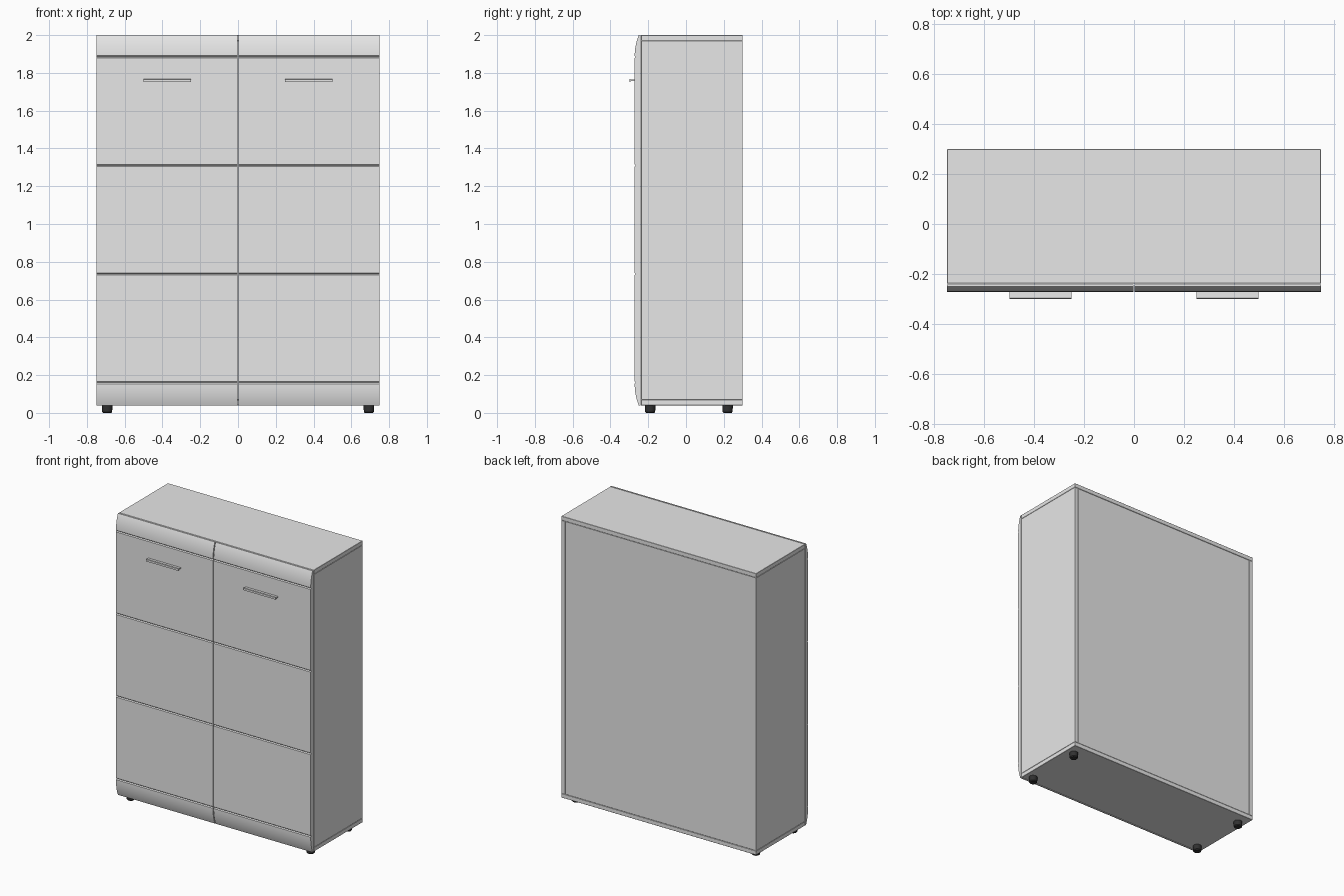
import bpy, bmesh, math

if "Cube" in bpy.data.objects:
    bpy.data.objects.remove(bpy.data.objects["Cube"])

def material(name, c):
    m = bpy.data.materials.new(name)
    m.diffuse_color = (c[0], c[1], c[2], 1)
    m.use_nodes = True
    m.node_tree.nodes["Principled BSDF"].inputs["Base Color"].default_value = m.diffuse_color
    return m

GREY = material("light_grey", (0.8, 0.8, 0.8))
BLACK = material("black_plastic", (0.03, 0.03, 0.03))

def finish(name, bm, mat, bevel=0, smooth=False):
    bmesh.ops.recalc_face_normals(bm, faces=bm.faces)
    me = bpy.data.meshes.new(name)
    bm.to_mesh(me)
    bm.free()
    ob = bpy.data.objects.new(name, me)
    bpy.context.collection.objects.link(ob)
    me.materials.append(mat)
    if bevel:
        mod = ob.modifiers.new("edge", 'BEVEL')
        mod.width, mod.segments = bevel, 1
    if smooth:
        bpy.ops.object.select_all(action='DESELECT')
        ob.select_set(True)
        bpy.context.view_layer.objects.active = ob
        bpy.ops.object.shade_smooth_by_angle(angle=math.radians(25))
    return ob

def box(name, x, y, z, mat=GREY, bevel=0.0015):
    bm = bmesh.new()
    bmesh.ops.create_cube(bm, size=1)
    for v in bm.verts:
        v.co = [(r[0] + r[1]) / 2 + c * (r[1] - r[0]) for c, r in zip(v.co, (x, y, z))]
    return finish(name, bm, mat, bevel)

def extrude_x(name, profile, x0, x1, mat=GREY, bevel=0):
    # extrude a closed (y, z) profile along x
    bm = bmesh.new()
    f = bm.faces.new([bm.verts.new((x0, y, z)) for y, z in profile])
    r = bmesh.ops.extrude_face_region(bm, geom=[f])
    for v in r["geom"]:
        if isinstance(v, bmesh.types.BMVert):
            v.co.x = x1
    return finish(name, bm, mat, bevel, smooth=True)

# carcass
W, YF, YB = 0.75, -0.238, 0.3
box("top_panel", (-W, W), (YF, YB), (1.971, 2.0))
box("bottom_panel", (-W, W), (YF, YB), (0.04, 0.069))
for s, n in ((-1, "left"), (1, "right")):
    box(n + "_side_panel", sorted((s * W, s * (W - 0.028))), (YF, YB), (0.0695, 1.9705))
box("back_panel", (-W + 0.0285, W - 0.0285), (YB - 0.02, YB - 0.001), (0.0695, 1.9705))

# door profile: rounded ends, four horizontal grooves
FRONT, BACK = -0.272, -0.242
def front_y(z):
    d = max(abs(z - 1.02) - 0.86, 0) / 0.12
    return FRONT + 0.022 * d ** 2.2

zs = [0.04 + 0.12 * i / 12 for i in range(12)]
for g in (0.16, 0.735, 1.31, 1.885):
    zs += [g - 0.006, (g, 'groove'), g + 0.006]
zs += [2.0 - 0.115 * i / 12 for i in range(11, -1, -1)]
profile = [(BACK, 0.04)]
for z in zs:
    if isinstance(z, tuple):
        profile.append((FRONT + 0.006, z[0]))
    else:
        profile.append((front_y(z), z))
profile.append((BACK, 2.0))

for s, n in ((-1, "left"), (1, "right")):
    extrude_x(n + "_door", profile, s * 0.003, s * W)
    # handle: thin plate with a small lip at its front edge
    lip = [(FRONT + 0.001, 1.757), (-0.294, 1.757), (-0.295, 1.752), (-0.3, 1.752),
           (-0.3, 1.765), (-0.297, 1.768), (-0.293, 1.765), (FRONT + 0.001, 1.764)]
    extrude_x(n + "_handle", lip, s * 0.25, s * 0.5)

# feet: short cylinders with a chamfered base
for sx in (-1, 1):
    for y, n in ((-0.19, "front"), (0.22, "back")):
        bm = bmesh.new()
        rings = []
        for r, z in ((0.022, 0), (0.027, 0.006), (0.028, 0.04)):
            rings.append([bm.verts.new((sx * 0.693 + r * math.cos(a * math.tau / 24),
                                        y + r * math.sin(a * math.tau / 24), z)) for a in range(24)])
        for a, b in zip(rings, rings[1:]):
            for i in range(24):
                j = (i + 1) % 24
                bm.faces.new((a[i], a[j], b[j], b[i]))
        bm.faces.new(rings[0])
        bm.faces.new(rings[-1])
        finish(n + ("_left" if sx < 0 else "_right") + "_foot", bm, BLACK, smooth=True)
